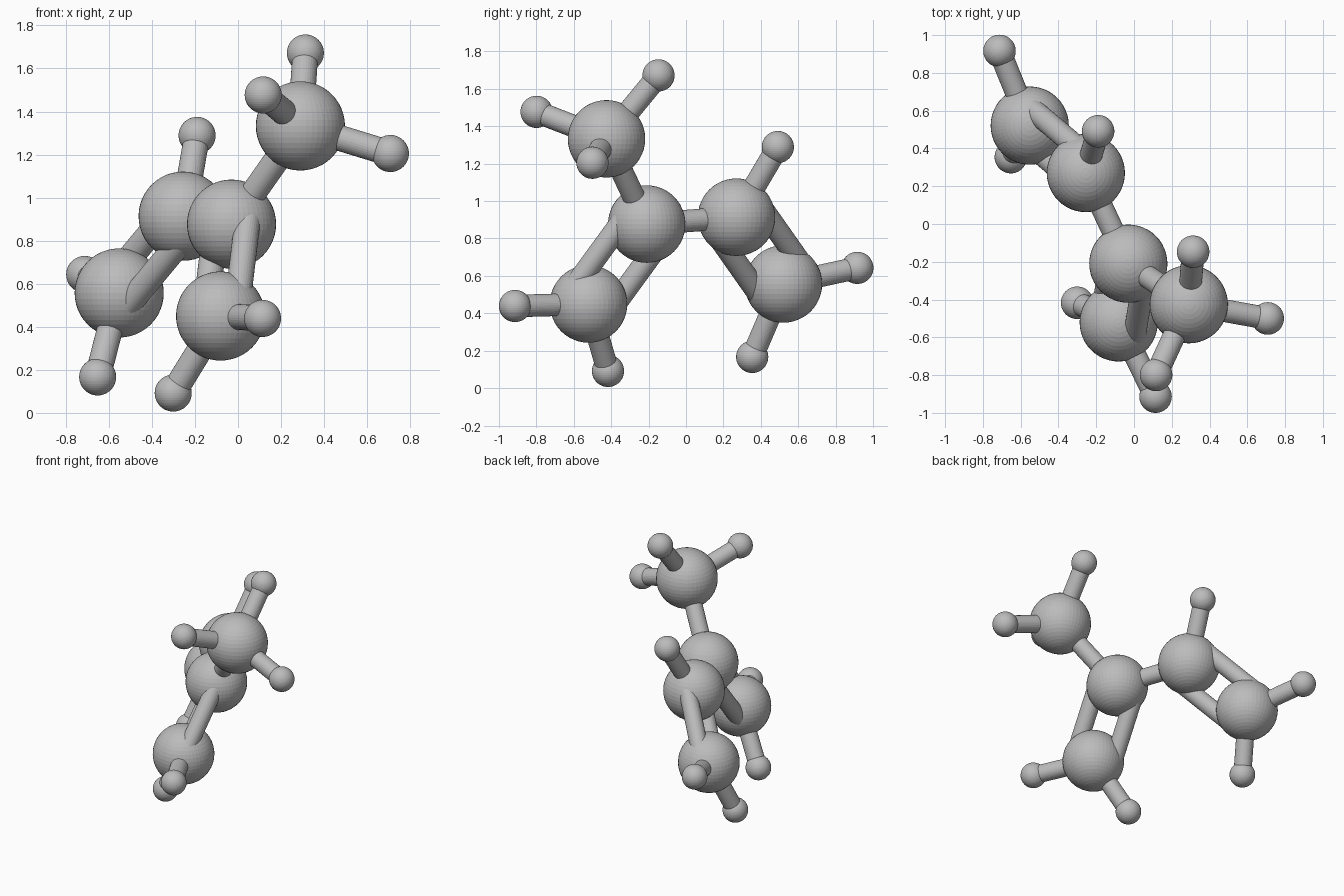
import bpy
import bmesh
from mathutils import Vector

cube = bpy.data.objects.get("Cube")
if cube:
    bpy.data.objects.remove(cube, do_unlink=True)

BIG_R, SMALL_R, ROD_R, ROD_GAP = 0.207, 0.086, 0.06, 0.14

grey = bpy.data.materials.new("plain_grey")
grey.use_nodes = True
grey.diffuse_color = (0.5, 0.5, 0.5, 1)
grey.node_tree.nodes["Principled BSDF"].inputs["Base Color"].default_value = (0.5, 0.5, 0.5, 1)


def finish(name, bm):
    mesh = bpy.data.meshes.new(name)
    bm.to_mesh(mesh)
    bm.free()
    mesh.materials.append(grey)
    obj = bpy.data.objects.new(name, mesh)
    bpy.context.collection.objects.link(obj)
    return obj


def ball(name, centre, radius):
    bm = bmesh.new()
    bmesh.ops.create_uvsphere(bm, u_segments=48, v_segments=24, radius=radius)
    finish(name, bm).location = centre


def rod(name, a, b):
    bm = bmesh.new()
    bmesh.ops.create_cone(bm, cap_ends=True, segments=32, radius1=ROD_R,
                          radius2=ROD_R, depth=(b - a).length)
    obj = finish(name, bm)
    obj.location = (a + b) / 2
    obj.rotation_mode = 'QUATERNION'
    obj.rotation_quaternion = (b - a).to_track_quat('Z', 'Y')


def double_rod(name, a, b, neighbour):
    # two parallel rods, spread in the plane shared with the neighbouring ball
    axis = (b - a).normalized()
    side = neighbour - a
    side = (side - axis * side.dot(axis)).normalized() * ROD_GAP
    rod(name + "_inner", a + side, b + side)
    rod(name + "_outer", a - side, b - side)


# Large balls
big = {
    "top": Vector((0.29, -0.425, 1.333)),
    "hub": Vector((-0.03, -0.21, 0.877)),
    "rear": Vector((-0.255, 0.27, 0.914)),
    "rear_end": Vector((-0.552, 0.521, 0.557)),
    "front_end": Vector((-0.081, -0.521, 0.45)),
}
for part, centre in big.items():
    ball(part + "_large_ball", centre, BIG_R)

# Small balls, each on a rod from its large ball
small = {
    "top": [(0.313, -0.147, 1.672), (0.117, -0.799, 1.477), (0.708, -0.50, 1.205)],
    "rear": [(-0.19, 0.491, 1.289)],
    "rear_end": [(-0.652, 0.354, 0.167), (-0.712, 0.916, 0.643)],
    "front_end": [(-0.301, -0.417, 0.092), (0.114, -0.914, 0.439)],
}
for part, centres in small.items():
    for i, centre in enumerate(centres, 1):
        ball(f"{part}_small_ball_{i}", centre, SMALL_R)
        rod(f"{part}_short_rod_{i}", big[part], Vector(centre))

# Rods joining the large balls
rod("upper_rod", big["hub"], big["top"])
rod("middle_rod", big["hub"], big["rear"])
double_rod("front_rod", big["hub"], big["front_end"], big["rear"])
double_rod("rear_rod", big["rear"], big["rear_end"], big["hub"])
